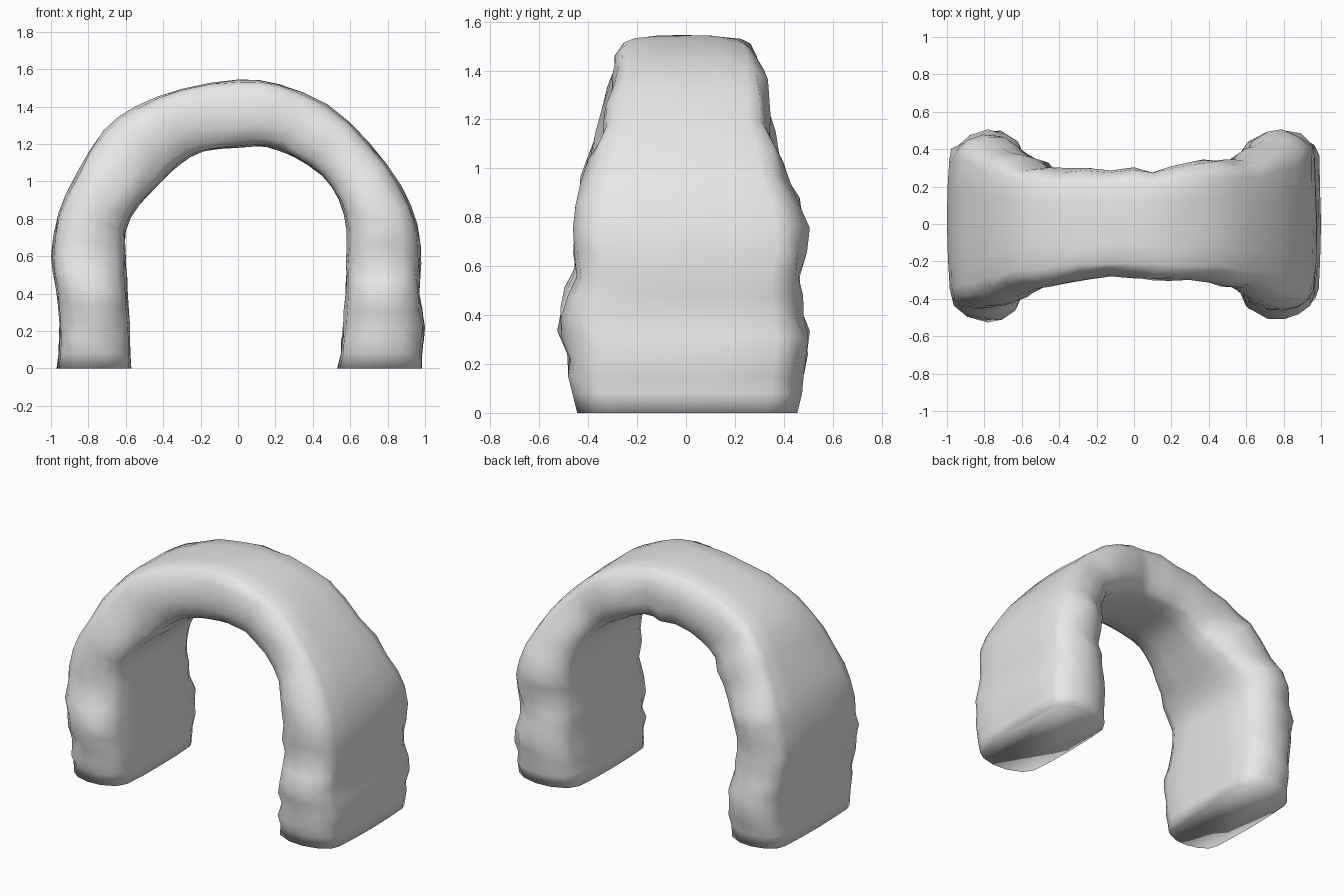
import bpy, bmesh, random

if "Cube" in bpy.data.objects:
    bpy.data.objects.remove(bpy.data.objects["Cube"])

random.seed(11)

stone = bpy.data.materials.new("pale_stone_grey")
stone.diffuse_color = (0.8, 0.8, 0.8, 1)
stone.use_nodes = True
stone.node_tree.nodes["Principled BSDF"].inputs["Base Color"].default_value = stone.diffuse_color

# Arch stations from left foot to right foot:
# inner x, inner z, outer x, outer z, front depth, back depth
STATIONS = [
    (-.57, 0, -.97, 0, .44, .45), (-.575, .08, -.96, .08, .46, .46),
    (-.58, .24, -.955, .24, .49, .49), (-.59, .42, -.975, .44, .51, .48),
    (-.60, .58, -1.0, .60, .47, .46), (-.60, .74, -.96, .83, .45, .47),
    (-.53, .87, -.865, 1.04, .425, .43), (-.42, .99, -.72, 1.27, .365, .355),
    (-.31, 1.09, -.55, 1.40, .325, .30), (-.19, 1.16, -.30, 1.495, .295, .31),
    (0, 1.18, 0, 1.545, .295, .285), (.15, 1.185, .22, 1.52, .31, .30),
    (.30, 1.13, .48, 1.41, .305, .345), (.45, 1.03, .70, 1.21, .345, .355),
    (.54, .90, .87, .98, .42, .43), (.58, .74, .96, .77, .465, .485),
    (.58, .56, .98, .56, .46, .46), (.575, .40, .97, .40, .50, .49),
    (.56, .22, 1.0, .22, .485, .505), (.55, .08, .985, .08, .465, .475),
    (.53, 0, .985, 0, .445, .455)]

# Front half of the rounded section: position from inner (0) to outer (1), depth
HALF = [(.005, -.4), (.03, -.74), (.12, -.89), (.34, -.985), (.56, -1),
        (.78, -.95), (.92, -.86), (.97, -.74), (.99, -.4)]
SECTION = [(0, 0)] + HALF + [(1, 0)] + [(t, -y) for t, y in reversed(HALF)]

# Add a smooth in-between station along every part except the foot rims
rings = []
last = len(STATIONS) - 1
for i, s in enumerate(STATIONS):
    rings.append(s)
    if 1 <= i < last - 1:
        a, c, d = STATIONS[i - 1], STATIONS[i + 1], STATIONS[i + 2]
        if i in (1, last - 2):
            rings.append([(p + q) / 2 for p, q in zip(s, c)])
        else:
            rings.append([(9 * (q + r) - p - t) / 16 for p, q, r, t in zip(a, s, c, d)])

# Rough stone arch: sweep the section, with uneven front and back ridges
bm = bmesh.new()
loops = []
for k, (ix, iz, ox, oz, front, back) in enumerate(rings):
    foot = k in (0, 1, len(rings) - 2, len(rings) - 1)
    rough = 0 if foot else 1
    front += rough * random.uniform(-.016, .016)
    back += rough * random.uniform(-.016, .016)
    # Each ridge leans a little towards the inside or outside
    lean = {-1: random.uniform(-.06, .06), 1: random.uniform(-.06, .06)}
    loop = []
    for t, y in SECTION:
        u = t
        if rough and 0 < t < 1:
            u += random.uniform(-.015, .015)
            if abs(y) > .8:
                u += lean[1 if y > 0 else -1] * 4 * t * (1 - t)
        depth = y * (front if y < 0 else back)
        if abs(y) > .6:
            depth += rough * random.uniform(-.01, .01)
        loop.append(bm.verts.new((ix + (ox - ix) * u, depth, iz + (oz - iz) * u)))
    loops.append(loop)
n = len(SECTION)
for a, b in zip(loops, loops[1:]):
    for j in range(n):
        bm.faces.new((a[j], a[(j + 1) % n], b[(j + 1) % n], b[j]))

# Flat undersides of both feet
bm.faces.new(loops[0])
bm.faces.new(loops[-1])
bmesh.ops.recalc_face_normals(bm, faces=bm.faces)
for f in bm.faces:
    f.smooth = True

mesh = bpy.data.meshes.new("stone_arch")
bm.to_mesh(mesh)
bm.free()
mesh.materials.append(stone)
arch = bpy.data.objects.new("stone_arch", mesh)
bpy.context.collection.objects.link(arch)
